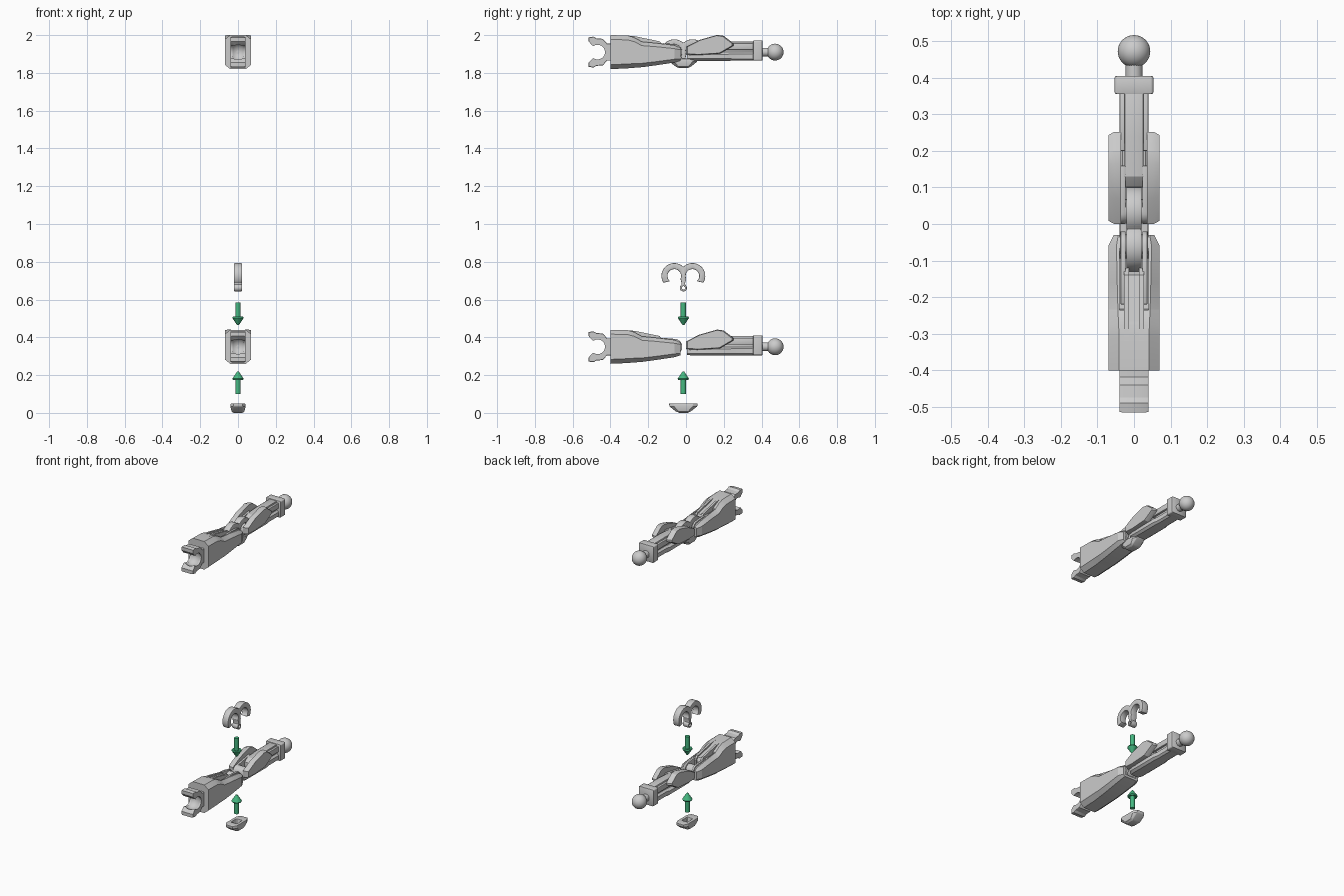
import bpy, bmesh, math
from mathutils import Vector, Matrix

if "Cube" in bpy.data.objects:
    bpy.data.objects.remove(bpy.data.objects["Cube"])

EXPLODED, ASSEMBLED = 0.35, 1.91      # joint axis heights of the two arms
PIV_F, PIV_U = -0.062, 0.034          # forearm and upper arm hinge positions (y)
MID = (PIV_F + PIV_U) / 2


def new_obj(name, bm, bevel=0.0, mirror=False, cutter=None):
    """Finish a mesh, bake its modifiers and return the object."""
    bmesh.ops.recalc_face_normals(bm, faces=bm.faces)
    me = bpy.data.meshes.new(name)
    bm.to_mesh(me)
    bm.free()
    ob = bpy.data.objects.new(name, me)
    bpy.context.collection.objects.link(ob)
    if cutter:
        b = ob.modifiers.new("cut", 'BOOLEAN')
        b.operation, b.object, b.solver = 'DIFFERENCE', cutter, 'EXACT'
    if bevel:
        m = ob.modifiers.new("bevel", 'BEVEL')
        m.width, m.segments, m.limit_method = bevel, 2, 'ANGLE'
        m.angle_limit = math.radians(40)
    if mirror:
        m = ob.modifiers.new("mirror", 'MIRROR')
        m.use_mirror_merge = False
    deps = bpy.context.evaluated_depsgraph_get()
    baked = bpy.data.meshes.new_from_object(ob.evaluated_get(deps))
    ob.modifiers.clear()
    ob.data = baked
    if cutter:
        bpy.data.objects.remove(cutter)
    bpy.ops.object.select_all(action='DESELECT')
    ob.select_set(True)
    bpy.context.view_layer.objects.active = ob
    bpy.ops.object.shade_smooth_by_angle(angle=math.radians(25))
    return ob


def place(ob, z_exploded, z_assembled):
    """Put one copy in the exploded arm and one in the assembled arm."""
    ob.location.z = z_exploded
    twin = ob.copy()
    twin.name = ob.name + "_assembled"
    twin.location.z = z_assembled
    bpy.context.collection.objects.link(twin)


def bridge(rings):
    bm = bmesh.new()
    vs = [[bm.verts.new(p) for p in r] for r in rings]
    n = len(vs[0])
    for a, b in zip(vs, vs[1:]):
        for i in range(n):
            j = (i + 1) % n
            bm.faces.new((a[i], a[j], b[j], b[i]))
    bm.faces.new(vs[0])
    bm.faces.new(vs[-1])
    return bm


def prism(name, pts, xs, bevel=0.0, mirror=False, cutter=None):
    """Side profile (y, z) swept through x stations given as (x, scale)."""
    cy = (max(p[0] for p in pts) + min(p[0] for p in pts)) / 2
    cz = (max(p[1] for p in pts) + min(p[1] for p in pts)) / 2
    rings = [[(x, cy + (y - cy) * s, cz + (z - cz) * s) for y, z in pts] for x, s in xs]
    return new_obj(name, bridge(rings), bevel, mirror, cutter)


def loft(name, stations, slot=0.0, bevel=0.0):
    """Octagonal body along y with an optional open slot in its top."""
    rings = []
    for y, w, lo, hi, c, floor in stations:
        half = [(w - c, lo), (w, lo + c * .8), (w, hi - c * .8), (w - c, hi)]
        if slot:
            half += [(slot, hi), (slot, floor)]
        rings.append([(x, y, z) for x, z in half] + [(-x, y, z) for x, z in half[::-1]])
    return new_obj(name, bridge(rings), bevel)


def arc(cy, cz, r, a0, a1, n):
    return [(cy + r * math.cos(math.radians(a0 + (a1 - a0) * i / n)),
             cz + r * math.sin(math.radians(a0 + (a1 - a0) * i / n))) for i in range(n + 1)]


def rod(name, r1, r2, length, loc, axis, seg=32):
    bm = bmesh.new()
    rot = Vector((0, 0, 1)).rotation_difference(Vector(axis)).to_matrix().to_4x4()
    bmesh.ops.create_cone(bm, cap_ends=True, segments=seg, radius1=r1, radius2=r2,
                          depth=length, matrix=Matrix.Translation(loc) @ rot)
    return new_obj(name, bm)


def ball(name, r, loc):
    bm = bmesh.new()
    bmesh.ops.create_uvsphere(bm, u_segments=36, v_segments=20, radius=r,
                              matrix=Matrix.Translation(loc))
    return new_obj(name, bm)


arm = []

# Forearm shell
arm.append(loft("forearm_shell", [
    (-.40, .07, -.09, .09, .029, .09), (-.31, .07, -.086, .088, .029, .088),
    (-.275, .07, -.083, .078, .028, .078), (-.235, .07, -.08, .056, .026, .056),
    (-.233, .07, -.08, .055, .026, -.01), (-.16, .07, -.07, .048, .024, -.02),
    (-.06, .07, -.055, .036, .022, -.03), (-.03, .055, -.045, .022, .012, -.03)], slot=.04))
# Raised forearm spine, with side rails
arm.append(prism("forearm_spine", [(-.31, 0), (-.31, .08), (-.27, .074), (-.14, .048), (-.13, .03), (-.13, 0)],
                 [(-.02, 1), (.02, 1)]))
arm.append(prism("forearm_rail", [(-.32, 0), (-.32, .0885), (-.27, .084), (-.14, .057), (-.12, .035), (-.12, -.01)],
                 [(.014, 1), (.027, 1)], mirror=True))
# Forearm hinge cheeks
arm.append(prism("forearm_cheek", [(-.22, -.035), (-.22, .04), (-.12, .047)]
                 + arc(PIV_F, 0, .042, 90, -90, 14), [(.023, 1), (.037, 1)], .003, True))
arm.append(rod("forearm_hinge_pin", .033, .033, .08, (0, PIV_F, 0), (1, 0, 0)))

# Wrist socket: open jaw hollowed by a sphere
jaw = [(-.395, .045), (-.418, .045), (-.44, .07), (-.475, .073), (-.49, .082), (-.515, .078), (-.515, .056), (-.497, .036)]
inner = arc(-.468, 0, .040, 125, 0, 10)
upper = jaw + inner
low = [(y, -z) for y, z in upper[:-1]][::-1]
cut = ball("socket_cutter", .049, (0, -.468, 0))
cut.hide_render = True
arm.append(prism("wrist_socket", upper + low, [(-.04, .97), (-.034, 1), (.034, 1), (.04, .97)], cutter=cut))
arm.append(loft("wrist_block", [(-.42, .038, -.045, .045, .008, 0), (-.39, .038, -.045, .045, .008, 0)]))

# Upper arm core
arm.append(loft("upper_arm_core", [
    (.005, .036, -.043, -.012, .010, 0), (.03, .046, -.046, -.004, .014, 0),
    (.23, .046, -.046, .0, .014, 0), (.25, .04, -.045, .0, .012, 0), (.37, .04, -.045, .0, .012, 0)]))
arm.append(prism("upper_arm_spine", [(.10, -.03), (.10, .03), (.13, .05), (.24, .057), (.37, .057), (.37, -.03)],
                 [(-.026, 1), (.026, 1)], .003))
arm.append(prism("upper_arm_rail", [(.2, .012), (.2, .047), (.37, .047), (.37, .012)],
                 [(.02, 1), (.039, 1)], .003, True))
# Faceted upper arm armour
arm.append(prism("upper_arm_armour", [(.0, -.012), (.0, .028), (.07, .064), (.165, .091), (.2, .086), (.252, .046),
                                      (.252, .034), (.18, -.008), (.06, -.016)],
                 [(.036, 1), (.054, 1), (.07, .93)], mirror=True))
# Upper arm hinge cheeks
arm.append(prism("upper_arm_cheek", [(.16, .055), (.16, -.03)]
                 + arc(PIV_U, 0, .034, 270, 90, 14), [(.023, 1), (.038, 1)], .003, True))
arm.append(rod("upper_arm_hinge_pin", .033, .033, .08, (0, PIV_U, 0), (1, 0, 0)))
# Shoulder collar, neck and ball
arm.append(prism("shoulder_collar", [(.355, -.045), (.355, .061), (.405, .061), (.405, -.045)],
                 [(-.053, .92), (-.048, 1), (.048, 1), (.053, .92)], .003))
arm.append(rod("shoulder_neck", .023, .023, .06, (0, .42, 0), (0, 1, 0)))
arm.append(ball("shoulder_ball", .0445, (0, .472, 0)))

for part in arm:
    place(part, EXPLODED, ASSEMBLED)

# Double C elbow clip
d = PIV_U - MID
half = (arc(d, 0, .068, 135, -32, 22) + arc(d, 0, .036, -50, 205, 24)
        + [(.010, -.035), (.010, -.046)] + arc(0, -.063, .019, 55, -90, 9))
half[0] = (0, .048)
outline = half + [(-y, z) for y, z in half[1:-1]][::-1]
hole = rod("clip_cutter", .009, .009, .2, (0, MID, -.063), (1, 0, 0), 20)
hole.hide_render = True
clip = prism("elbow_clip", [(y + MID, z) for y, z in outline], [(-.021, 1), (.021, 1)], .006, cutter=hole)
place(clip, .725, ASSEMBLED)

# Elbow cap: tapered boat shape with a recess for the clip foot
cap_rings = []
for z, ly, w, c in ((0, .022, .024, .008), (.008, .04, .034, .014), (.034, .073, .04, .024),
                    (.05, .076, .038, .024), (.05, .028, .02, .004), (.022, .024, .018, .004)):
    q = [(w, ly - c), (w - c * .6, ly), (-w + c * .6, ly), (-w, ly - c)]
    cap_rings.append([(x, MID + y, z) for x, y in q] + [(-x, MID - y, z) for x, y in q])
cap = new_obj("elbow_cap", bridge(cap_rings), .002)
place(cap, 0, 1.825)

# Green assembly arrows
green = bpy.data.materials.new("arrow_green")
green.diffuse_color = (.06, .48, .22, 1)
green.use_nodes = True
green.node_tree.nodes["Principled BSDF"].inputs["Base Color"].default_value = green.diffuse_color
for name, tail, tip in (("arrow_down", .585, .462), ("arrow_up", .10, .222)):
    s = 1 if tip > tail else -1
    neck = tip - s * .045
    profile = [(.014, tail), (.014, neck), (.027, neck - s * .002), (.030, neck + s * .004), (.004, tip - s * .002)]
    rings = [[(r * math.cos(a), MID + r * math.sin(a), z) for a in
              [2 * math.pi * i / 24 for i in range(24)]] for r, z in profile]
    ob = new_obj(name, bridge(rings))
    ob.data.materials.clear()
    ob.data.materials.append(green)
